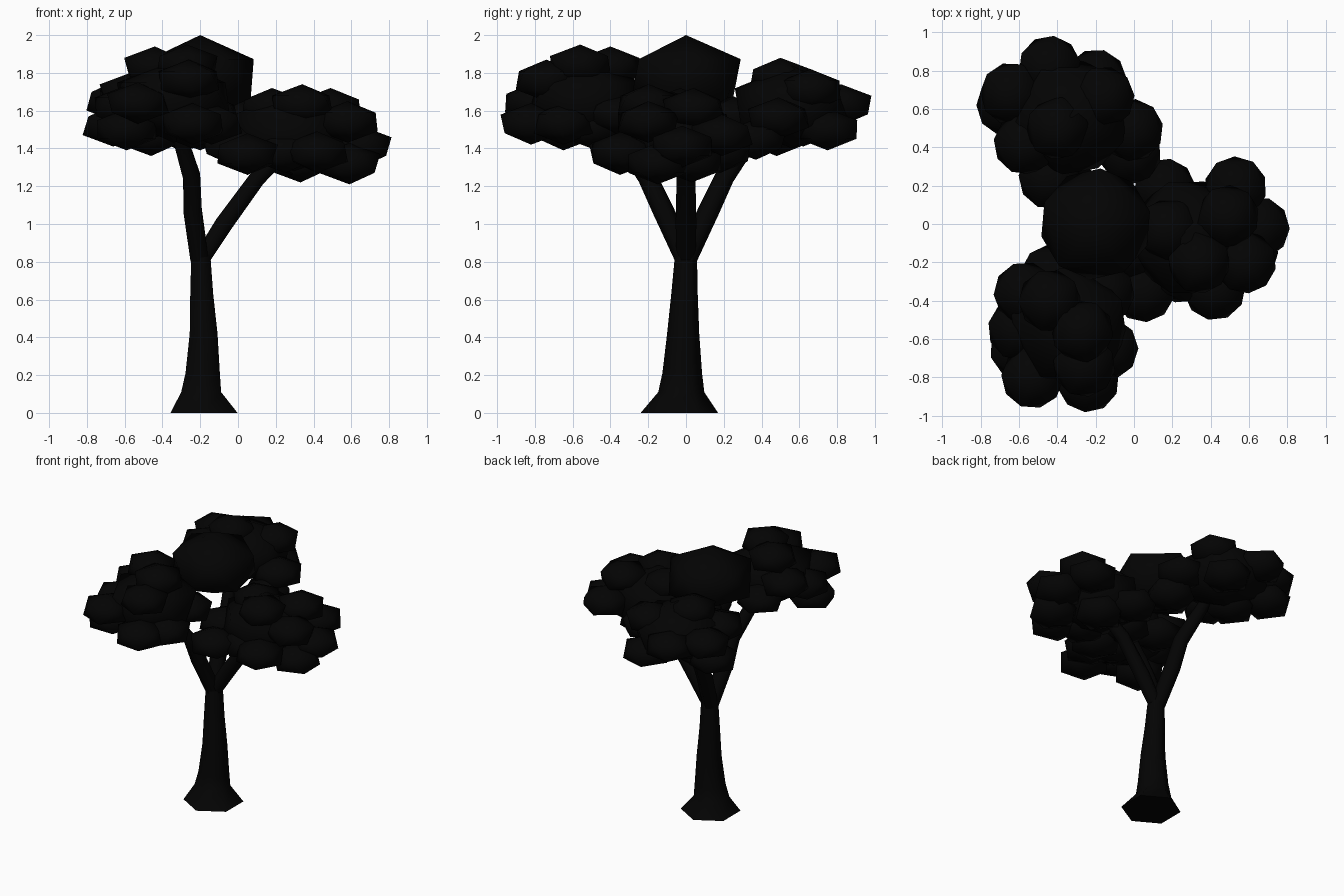
import bpy, bmesh, math, random
from mathutils import Vector, Matrix

if "Cube" in bpy.data.objects:
    bpy.data.objects.remove(bpy.data.objects["Cube"])

random.seed(4)
dark = bpy.data.materials.new("dark")
dark.diffuse_color = (0.001, 0.001, 0.001, 1)
dark.use_nodes = True
dark.node_tree.nodes["Principled BSDF"].inputs["Base Color"].default_value = dark.diffuse_color


def finish(bm, name):
    bmesh.ops.recalc_face_normals(bm, faces=bm.faces)
    for f in bm.faces:
        f.smooth = len(f.verts) < 6   # soft sides, flat caps
    me = bpy.data.meshes.new(name)
    bm.to_mesh(me)
    bm.free()
    me.materials.append(dark)
    ob = bpy.data.objects.new(name, me)
    bpy.context.collection.objects.link(ob)
    return ob


def tube(name, path, level=False, sides=6):
    """Hexagonal tube through (x, y, z, radius) points, capped at both ends."""
    bm = bmesh.new()
    pts = [Vector(p[:3]) for p in path]
    rings = []
    for i, p in enumerate(path):
        d = pts[min(i + 1, len(pts) - 1)] - pts[max(i - 1, 0)]
        if level:
            d = Vector((0, 0, 1))
        q = Vector((0, 0, 1)).rotation_difference(d)
        ring = []
        for k in range(sides):
            a = math.tau * k / sides + math.pi / 2
            ring.append(bm.verts.new(pts[i] + q @ Vector((math.cos(a), math.sin(a), 0)) * p[3]))
        rings.append(ring)
    for r0, r1 in zip(rings, rings[1:]):
        for k in range(sides):
            j = (k + 1) % sides
            bm.faces.new((r0[k], r0[j], r1[j], r1[k]))
    bm.faces.new(rings[0][::-1])
    bm.faces.new(rings[-1])
    return finish(bm, name)


def foliage(name, core, leaves):
    """One large flattened icosahedron with smaller ones round it."""
    bm = bmesh.new()
    blobs = [core] + [(x, y, z, 0.182, 0.11) for x, y, z in leaves]
    for x, y, z, r, h in blobs:
        m = (Matrix.Translation((x, y, z)) @ Matrix.Diagonal((r, r, h, 1))
             @ Matrix.Rotation(random.uniform(0, math.tau), 4, 'Z'))
        bmesh.ops.create_icosphere(bm, subdivisions=1, radius=1, matrix=m)
    return finish(bm, name)


# Trunk with flared foot
tube("trunk", [(-0.18, -0.035, 0, 0.205), (-0.195, -0.025, 0.11, 0.122),
               (-0.187, -0.02, 0.21, 0.105), (-0.182, -0.015, 0.42, 0.085),
               (-0.192, -0.008, 0.63, 0.07), (-0.197, 0, 0.84, 0.058)], level=True)

# Three forked branches
tube("right_branch", [(-0.19, 0, 0.82, 0.05), (-0.075, 0, 1.0, 0.055),
                      (0.1, 0, 1.24, 0.05), (0.28, -0.03, 1.42, 0.04)])
for name, s in (("back_branch", 1), ("front_branch", -1)):
    tube(name, [(-0.205, 0.005 * s, 0.82, 0.055), (-0.24, 0.12 * s, 1.07, 0.056),
                (-0.245, 0.205 * s, 1.25, 0.052), (-0.33, 0.4 * s, 1.53, 0.04)])

# Crown top
foliage("crown_foliage", (-0.2, 0, 1.77, 0.325, 0.23), [])

# Right cluster, lowest
foliage("right_foliage", (0.28, -0.07, 1.48, 0.34, 0.22), [
    (0.65, -0.02, 1.41), (0.53, 0.19, 1.47), (0.58, -0.2, 1.54),
    (0.59, -0.15, 1.32), (0.42, -0.34, 1.38), (0.33, 0.03, 1.33),
    (0.05, -0.35, 1.37), (0.16, 0.18, 1.38), (0.49, 0.04, 1.61),
    (0.34, -0.2, 1.63), (0.18, -0.03, 1.61), (-0.03, -0.13, 1.42),
    (0.25, -0.25, 1.38)])

# Back cluster
foliage("back_foliage", (-0.33, 0.56, 1.62, 0.34, 0.22), [
    (-0.44, 0.82, 1.63), (-0.2, 0.75, 1.5), (-0.66, 0.62, 1.52),
    (-0.64, 0.68, 1.65), (-0.16, 0.66, 1.71), (-0.4, 0.5, 1.77),
    (-0.01, 0.49, 1.56), (-0.02, 0.37, 1.45), (-0.57, 0.42, 1.66),
    (-0.44, 0.24, 1.57), (-0.46, 0.48, 1.47)])

# Front cluster
foliage("front_foliage", (-0.34, -0.53, 1.65, 0.34, 0.22), [
    (-0.44, -0.4, 1.83), (-0.27, -0.56, 1.84), (-0.26, -0.74, 1.76),
    (-0.53, -0.8, 1.64), (-0.24, -0.82, 1.53), (-0.6, -0.55, 1.62),
    (-0.59, -0.65, 1.5), (-0.14, -0.65, 1.53), (-0.57, -0.36, 1.69),
    (-0.43, -0.27, 1.57), (-0.16, -0.36, 1.58), (-0.24, -0.5, 1.51)])
